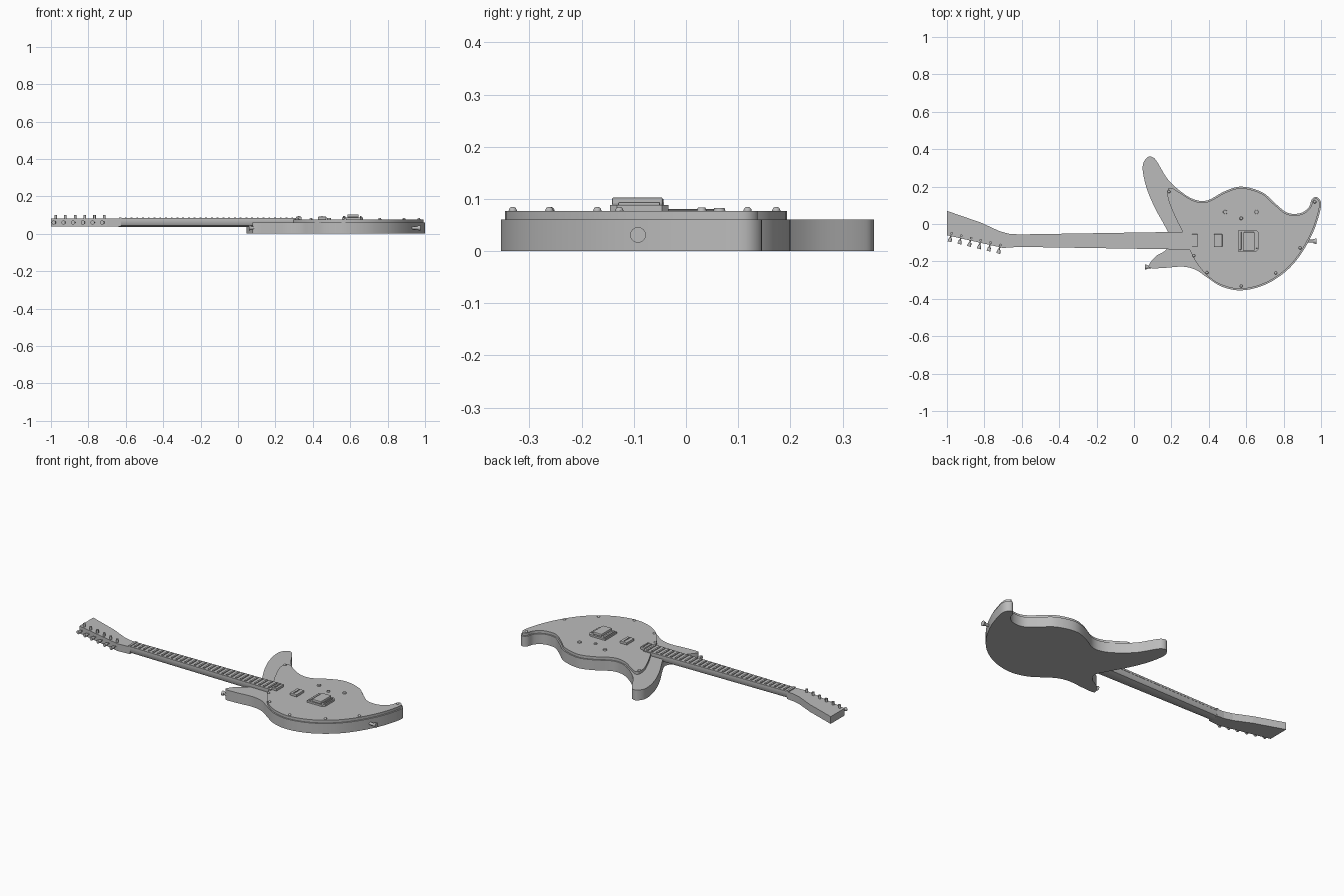
import bpy, bmesh, math
from mathutils import Vector, Matrix

if "Cube" in bpy.data.objects:
    bpy.data.objects.remove(bpy.data.objects["Cube"])

grey = bpy.data.materials.new("plain grey")
grey.use_nodes = True
grey.diffuse_color = (0.5, 0.5, 0.5, 1)
grey.node_tree.nodes["Principled BSDF"].inputs["Base Color"].default_value = (0.5, 0.5, 0.5, 1)


def finish(bm, name, smooth=False):
    bmesh.ops.recalc_face_normals(bm, faces=bm.faces)
    mesh = bpy.data.meshes.new(name)
    bm.to_mesh(mesh)
    bm.free()
    mesh.materials.append(grey)
    ob = bpy.data.objects.new(name, mesh)
    bpy.context.collection.objects.link(ob)
    if smooth:
        bpy.ops.object.select_all(action='DESELECT')
        ob.select_set(True)
        bpy.context.view_layer.objects.active = ob
        bpy.ops.object.shade_smooth_by_angle(angle=math.radians(35))
    return ob


def curve(pts, steps=5):
    """Closed smooth loop through the points."""
    p = [Vector(q) for q in pts]
    out = []
    for i in range(len(p)):
        a, b, c, d = (p[(i + k) % len(p)] for k in (-1, 0, 1, 2))
        for s in range(steps):
            t = s / steps
            out.append(b + (c - a) * t / 2 + (a * 2 - b * 5 + c * 4 - d) * t * t / 2
                       + (b * 3 - a - c * 3 + d) * t ** 3 / 2)
    return out


def inset(pts, d):
    out = []
    for i, p in enumerate(pts):
        t = (pts[(i + 1) % len(pts)] - pts[i - 1]).normalized()
        out.append(p + Vector((-t.y, t.x)) * d)
    return out


def slab(name, pts, z0, z1, smooth=False):
    bm = bmesh.new()
    face = bm.faces.new([bm.verts.new((p[0], p[1], z0)) for p in pts])
    top = bmesh.ops.extrude_face_region(bm, geom=[face], use_keep_orig=True)["geom"]
    bmesh.ops.translate(bm, vec=(0, 0, z1 - z0), verts=[v for v in top if isinstance(v, bmesh.types.BMVert)])
    return finish(bm, name, smooth)


def box(name, x0, x1, y0, y1, z0, z1, bevel=0.0):
    ob = slab(name, [(x0, y0), (x1, y0), (x1, y1), (x0, y1)], z0, z1)
    if bevel:
        m = ob.modifiers.new("Bevel", 'BEVEL')
        m.width, m.segments = bevel, 2
    return ob


def rod(name, a, b, r0, r1=None, sides=16):
    a, b = Vector(a), Vector(b)
    bm = bmesh.new()
    rot = (b - a).to_track_quat('Z', 'Y').to_matrix().to_4x4()
    bmesh.ops.create_cone(bm, cap_ends=True, segments=sides, radius1=r0, radius2=r0 if r1 is None else r1,
                          depth=(b - a).length, matrix=Matrix.Translation((a + b) / 2) @ rot)
    return finish(bm, name, True)


def dome(name, x, y, z, r):
    bm = bmesh.new()
    bmesh.ops.create_uvsphere(bm, u_segments=12, v_segments=8, radius=r, matrix=Matrix.Translation((x, y, z)))
    return finish(bm, name, True)


# Body: horned outline shared with the pickguard
horn = [(.07, .355), (.046, .305), (.065, .2), (.11, .09), (.17, -.02), (.2, -.09), (.17, -.14), (.12, -.17),
        (.082, -.215), (.088, -.236), (.16, -.235), (.26, -.228), (.33, -.245)]
bout = [(.39, -.285), (.47, -.335), (.575, -.355), (.7, -.325), (.81, -.255), (.89, -.165), (.955, -.05),
        (.99, .05), (1, .115), (.975, .145), (.95, .13), (.935, .09), (.89, .058), (.82, .06), (.755, .11),
        (.685, .17), (.575, .2), (.485, .175), (.395, .127), (.325, .13), (.255, .17)]
slab("body", curve(horn + bout + [(.18, .24), (.125, .33), (.1, .357)]), 0, .061, True)

# Pickguard
guard_edge = [(.205, .2), (.175, .19), (.175, .13), (.215, .03), (.265, -.07), (.29, -.14), (.33, -.215)]
slab("pickguard", inset(curve(bout + guard_edge), .008), .06, .077, True)

# Neck: tapered half-round section lofted along x
bm = bmesh.new()
section = [(-1, .073), (-1, .056), (-.8, .043), (-.4, .037), (.4, .037), (.8, .043), (1, .056), (1, .073)]
ends = [[bm.verts.new((x, -.089 + s * w, z)) for s, z in section] for x, w in ((-.64, .032), (.3, .046))]
for i in range(len(section)):
    j = (i + 1) % len(section)
    bm.faces.new((ends[0][i], ends[0][j], ends[1][j], ends[1][i]))
for ring in ends:
    bm.faces.new(ring)
finish(bm, "neck", True)
slab("fretboard", [(-.63, -.122), (.31, -.137), (.31, -.041), (-.63, -.056)], .072, .083)

# Frets
frets = 30
for i in range(frets):
    x = -.6 + .89 * i / (frets - 1)
    w = .024 + .015 * i / frets
    box("fret", x - .005, x + .005, -.089 - w, -.089 + w, .082, .088)

# Headstock and nut
slab("headstock", [(-1, .07), (-1, -.06), (-.7, -.128), (-.625, -.123), (-.625, -.055), (-.67, -.052),
                   (-.72, -.038), (-.82, .008)], .038, .081)
box("nut", -.635, -.622, -.123, -.055, .07, .087)

# Tuners along the slanted edge
for i in range(6):
    x, y = -.975 + .052 * i, -.05 - .0125 * i
    rod("tuner_post", (x, y, .075), (x, y, .1), .007, sides=12)
    rod("tuner_shaft", (x, y, .06), (x - .008, y - .03, .06), .004, sides=8)
    rod("tuner_button", (x - .006, y - .025, .06), (x - .011, y - .045, .06), .008, .011, 12)

# Pickups with pole pieces
for x0, x1 in ((.31, .34), (.427, .472)):
    box("pickup", x0, x1, -.124, -.054, .075, .091, .003)
    for i in range(6):
        rod("pole_piece", ((x0 + x1) / 2, -.114 + i * .01, .09), ((x0 + x1) / 2, -.114 + i * .01, .095), .0035, sides=8)

# Bridge
slab("bridge_plate", [(.555, -.146), (.655, -.146), (.668, -.132), (.668, -.046), (.655, -.034), (.555, -.034)], .075, .088)
box("bridge_cover", .585, .645, -.142, -.044, .087, .103, .004)
box("bridge_front_bar", .562, .574, -.138, -.042, .087, .094, .002)
box("bridge_back_bar", .652, .661, -.13, -.05, .087, .094, .002)

# Knobs and switch
for x in (.487, .655):
    rod("control_knob", (x, .064, .075), (x, .064, .083), .012, .01)
rod("selector_switch", (.573, .03, .075), (.573, .03, .084), .01, .007)

# Pickguard screws
for x, y in ((.187, .173), (.32, -.17), (.39, -.26), (.573, -.332), (.758, -.262), (.888, -.128), (.967, .118)):
    dome("screw", x, y, .077, .008)

# Strap buttons
rod("lower_strap_shaft", (.92, -.092, .031), (.965, -.092, .031), .008)
rod("lower_strap_button", (.96, -.092, .031), (.975, -.092, .031), .011, .015)
rod("horn_strap_shaft", (.1, -.228, .031), (.07, -.23, .031), .008)
rod("horn_strap_button", (.073, -.23, .031), (.06, -.23, .031), .01, .014)
